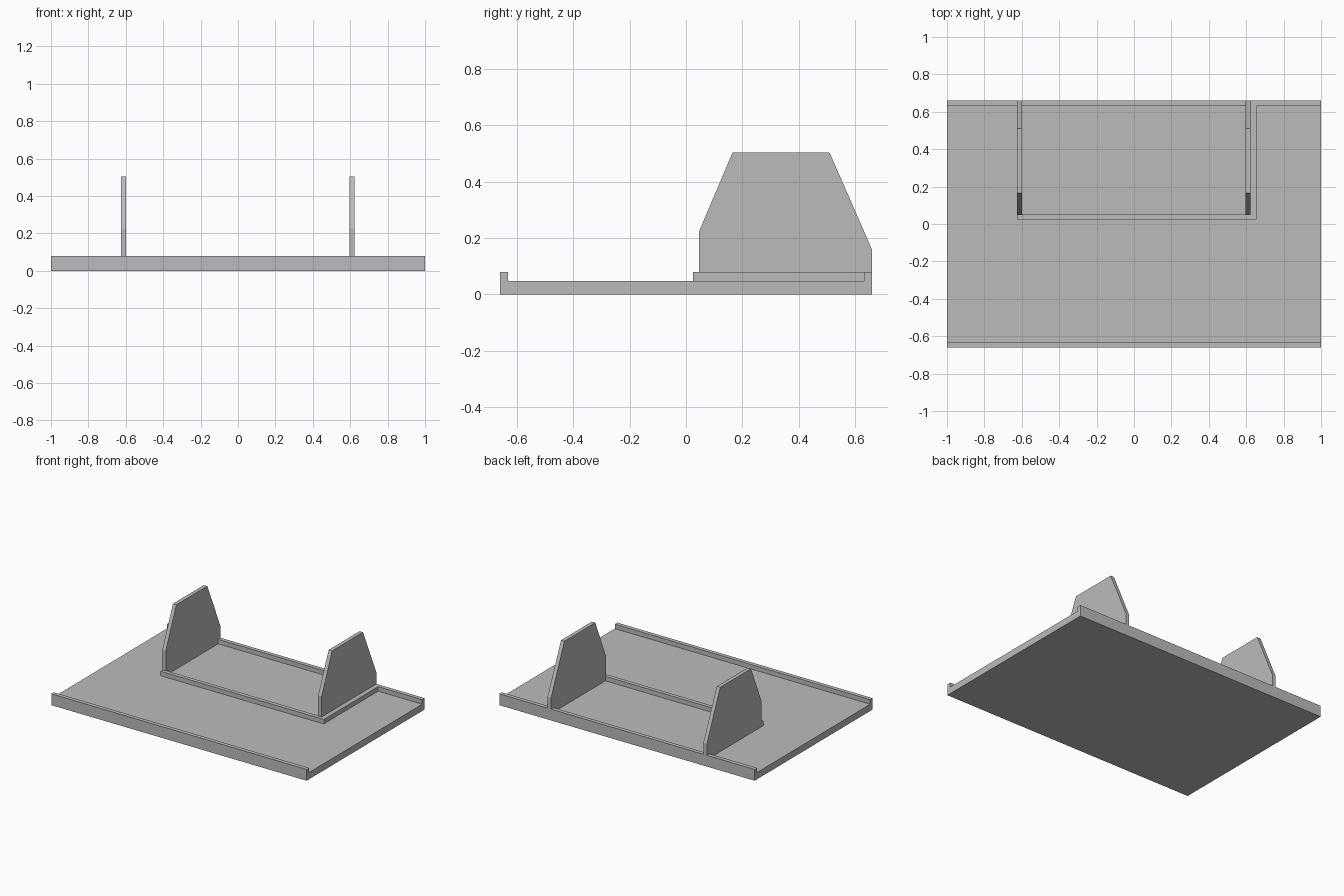
import bpy
import bmesh

cube = bpy.data.objects.get("Cube")
if cube:
    bpy.data.objects.remove(cube, do_unlink=True)

# Single matte grey
grey = bpy.data.materials.new("matte_grey")
grey.use_nodes = True
colour = (0.5, 0.5, 0.5, 1)
grey.diffuse_color = colour
grey.node_tree.nodes["Principled BSDF"].inputs["Base Color"].default_value = colour


def extrude_x(name, profile, x0, x1):
    """Extrude a (y, z) outline from x0 to x1."""
    bm = bmesh.new()
    face = bm.faces.new([bm.verts.new((x0, y, z)) for y, z in profile])
    result = bmesh.ops.extrude_face_region(bm, geom=[face])
    moved = [v for v in result["geom"] if isinstance(v, bmesh.types.BMVert)]
    bmesh.ops.translate(bm, vec=(x1 - x0, 0, 0), verts=moved)
    bmesh.ops.recalc_face_normals(bm, faces=bm.faces)
    mesh = bpy.data.meshes.new(name)
    bm.to_mesh(mesh)
    bm.free()
    mesh.materials.append(grey)
    obj = bpy.data.objects.new(name, mesh)
    bpy.context.collection.objects.link(obj)


def box(name, x0, x1, y0, y1, z0, z1):
    extrude_x(name, [(y0, z0), (y1, z0), (y1, z1), (y0, z1)], x0, x1)


BACK, FLOOR, RIM = 0.66, 0.048, 0.08

# Floor tray with a raised lip along the front and back edges
inner = BACK - 0.028
extrude_x("base_tray", [(-BACK, 0), (BACK, 0), (BACK, RIM), (inner, RIM),
                        (inner, FLOOR), (-inner, FLOOR), (-inner, RIM),
                        (-BACK, RIM)], -1, 1)

# Low curb around the bay
box("front_curb", -0.625, 0.655, 0.024, 0.052, FLOOR, RIM)
box("left_curb", 0.622, 0.655, 0.052, inner, FLOOR, RIM)

# Upright side panels with sloped front and back corners
panel = [(0.047, FLOOR), (BACK, FLOOR), (BACK, 0.16), (0.51, 0.503),
         (0.165, 0.503), (0.047, 0.225)]
for name, x0 in (("right_panel", -0.625), ("left_panel", 0.595)):
    extrude_x(name, panel, x0, x0 + 0.027)
